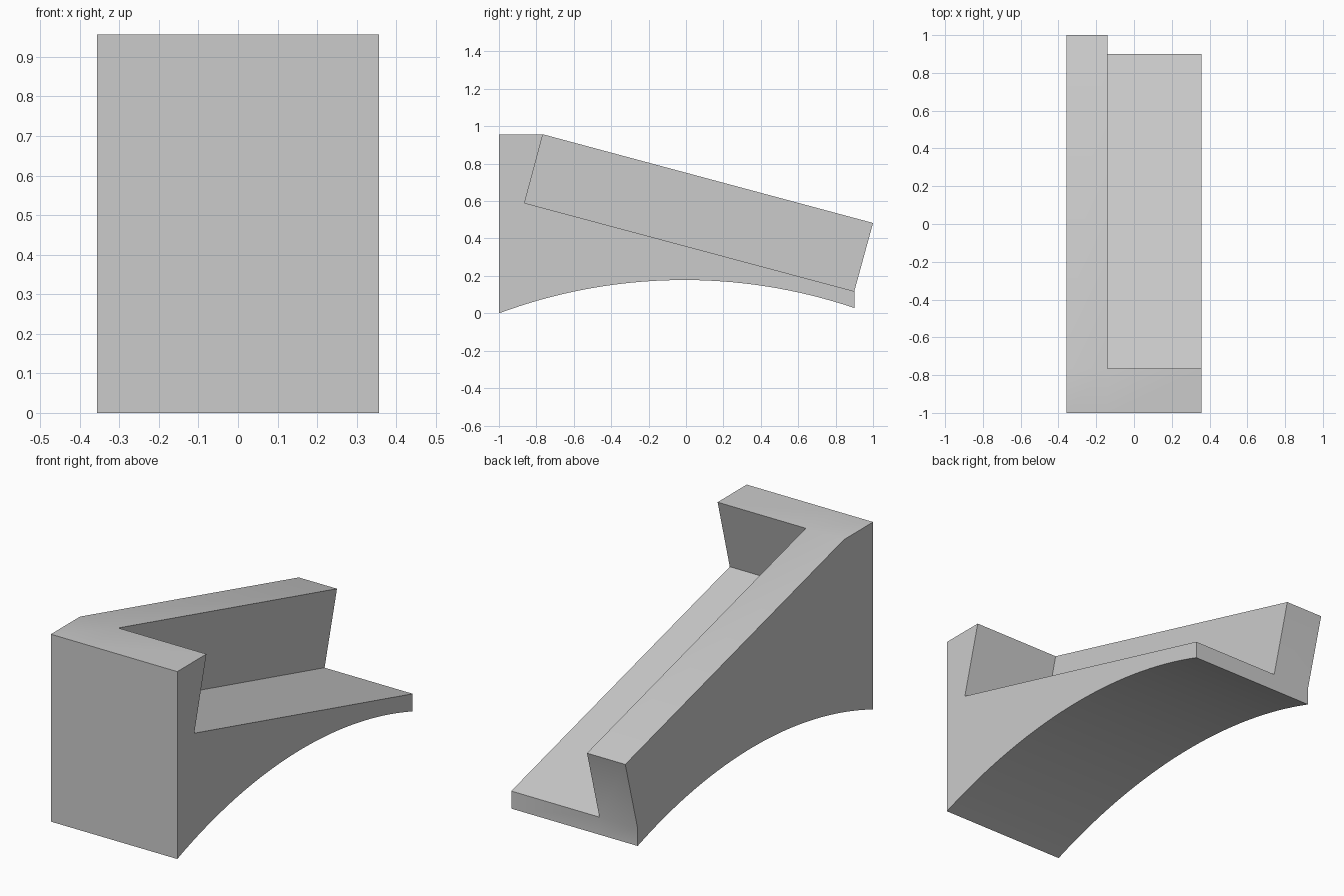
import bpy
import bmesh
from math import asin, radians, sin, cos

cube = bpy.data.objects.get("Cube")
if cube:
    bpy.data.objects.remove(cube, do_unlink=True)

# Plain grey material
mat = bpy.data.materials.new("light grey")
mat.use_nodes = True
colour = (0.6, 0.6, 0.6, 1.0)
mat.diffuse_color = colour
mat.node_tree.nodes["Principled BSDF"].inputs["Base Color"].default_value = colour

# Side profile points as (y, z)
front_top = (-1.0, 0.957)
crest = (-0.765, 0.957)
notch_corner = (-0.863, 0.59)
wall_tip = (1.0, 0.483)
ledge_end = (0.9, 0.118)

# Arched underside, from back to front
radius, peak_y, peak_z, steps = 2.842, -0.01, 0.178, 32
start, end = asin((0.9 - peak_y) / radius), asin((-1.0 - peak_y) / radius)
arch = []
for i in range(steps + 1):
    a = start + (end - start) * i / steps
    arch.append((peak_y + radius * sin(a), max(0.0, peak_z - radius * (1 - cos(a)))))

tall_profile = [front_top, crest, wall_tip, ledge_end] + arch
notched_profile = [front_top, crest, notch_corner, ledge_end] + arch

bm = bmesh.new()
cache = {}


def vert(x, p):
    key = (x, p)
    if key not in cache:
        cache[key] = bm.verts.new((x, *p))
    return cache[key]


def cap(x, profile):
    bm.faces.new([vert(x, p) for p in profile])


def strip(x0, x1, p, q):
    bm.faces.new([vert(x0, p), vert(x1, p), vert(x1, q), vert(x0, q)])


RIGHT, STEP, LEFT = -0.357, -0.141, 0.357

# Solid side, notched side and inner face of the wall
cap(RIGHT, tall_profile)
cap(LEFT, notched_profile)
cap(STEP, [crest, notch_corner, ledge_end, wall_tip])

# Surfaces across the tall wall and the notched ledge
for x0, x1, profile in ((RIGHT, STEP, tall_profile), (STEP, LEFT, notched_profile)):
    for p, q in zip(profile, profile[1:] + profile[:1]):
        strip(x0, x1, p, q)

bmesh.ops.recalc_face_normals(bm, faces=bm.faces[:])
mesh = bpy.data.meshes.new("arched_corner_block")
bm.to_mesh(mesh)
bm.free()
mesh.materials.append(mat)

block = bpy.data.objects.new("arched_corner_block", mesh)
bpy.context.collection.objects.link(block)
bpy.ops.object.select_all(action="DESELECT")
block.select_set(True)
bpy.context.view_layer.objects.active = block
bpy.ops.object.shade_smooth_by_angle(angle=radians(30))
